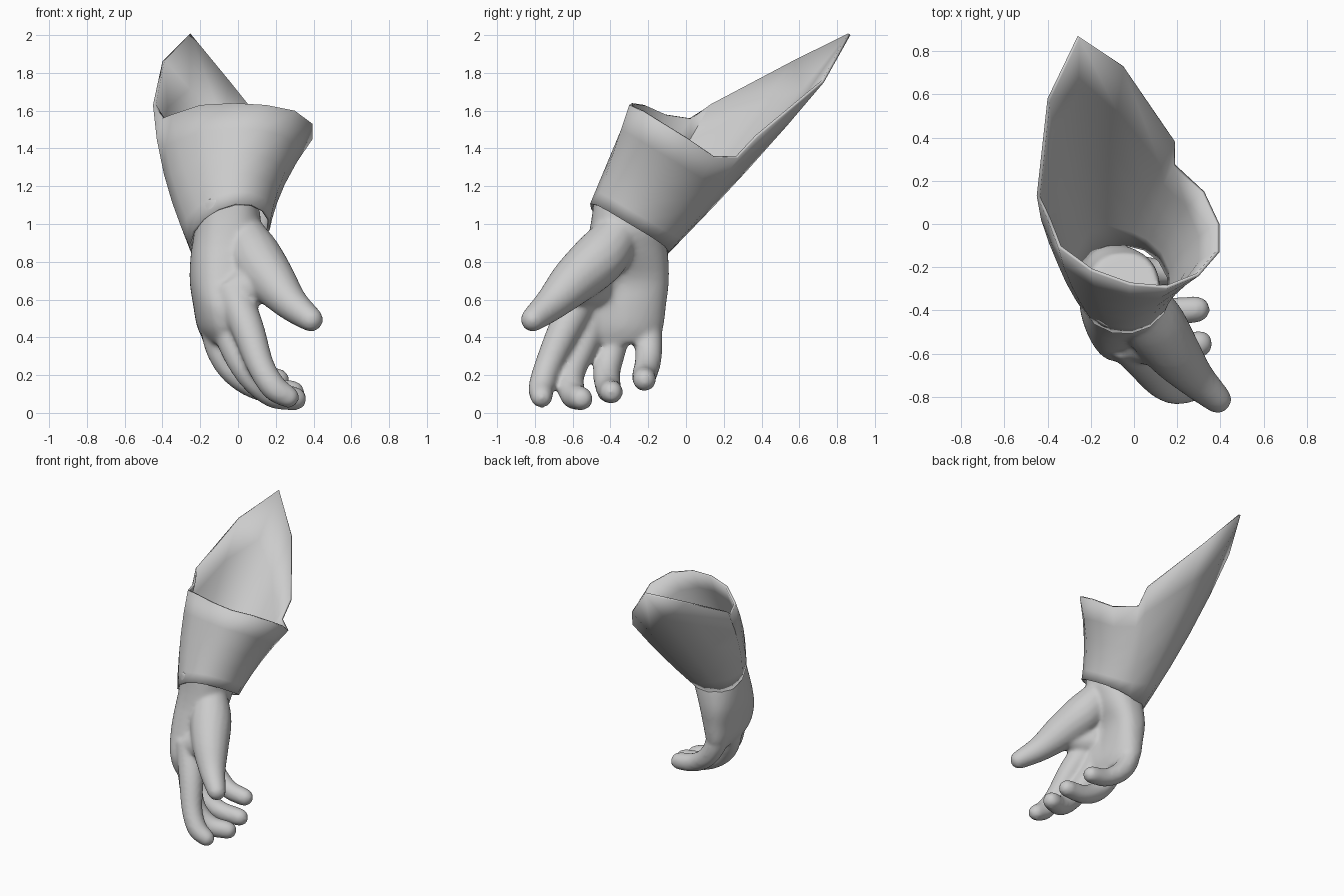
import bpy, bmesh, math
from mathutils import Vector

cube = bpy.data.objects.get("Cube")
if cube:
    bpy.data.objects.remove(cube)


def make_material(name, value):
    mat = bpy.data.materials.new(name)
    mat.use_nodes = True
    mat.diffuse_color = (value, value, value, 1)
    mat.node_tree.nodes["Principled BSDF"].inputs["Base Color"].default_value = (value, value, value, 1)
    return mat


grey = make_material("plain grey", 0.6)


def loft(bm, rings, capped=True):
    """Skin a list of equal-length closed rings."""
    rows = [[bm.verts.new(p) for p in ring] for ring in rings]
    n = len(rows[0])
    for a, b in zip(rows, rows[1:]):
        for i in range(n):
            j = (i + 1) % n
            bm.faces.new((a[i], a[j], b[j], b[i]))
    if capped:
        bm.faces.new(rows[0][::-1])
        bm.faces.new(rows[-1])


def spline(points, steps=5):
    """Catmull-Rom resampling of vectors of any size."""
    pts = [Vector(p) for p in points]
    pts = [2 * pts[0] - pts[1]] + pts + [2 * pts[-1] - pts[-2]]
    out = []
    for a, b, c, d in zip(pts, pts[1:], pts[2:], pts[3:]):
        for k in range(steps):
            t = k / steps
            out.append(0.5 * (2 * b + (c - a) * t + (2 * a - 5 * b + 4 * c - d) * t ** 2
                              + (3 * b - a - 3 * c + d) * t ** 3))
    return out + [pts[-2]]


def finger(bm, points, sides=16):
    """Tapered tube with a rounded tip; points are x, y, z, radius."""
    path = spline(points)
    centres = [Vector(p[:3]) for p in path]
    radii = [p[3] for p in path]
    ahead = (centres[-1] - centres[-2]).normalized()
    tip, r = centres[-1], radii[-1]
    for a in (30, 55, 75):
        centres.append(tip + ahead * r * math.sin(math.radians(a)))
        radii.append(r * math.cos(math.radians(a)))
    rings = []
    for i, (c, r) in enumerate(zip(centres, radii)):
        d = (centres[min(i + 1, len(centres) - 1)] - centres[max(i - 1, 0)]).normalized()
        u = d.cross(Vector((0, 1, 0.2))).normalized()
        v = d.cross(u)
        rings.append([c + r * (u * math.cos(t) + v * math.sin(t))
                      for t in (2 * math.pi * k / sides for k in range(sides))])
    loft(bm, rings)


def finish(bm, name):
    bmesh.ops.recalc_face_normals(bm, faces=bm.faces)
    mesh = bpy.data.meshes.new(name)
    bm.to_mesh(mesh)
    bm.free()
    obj = bpy.data.objects.new(name, mesh)
    bpy.context.collection.objects.link(obj)
    mesh.materials.append(grey)
    bpy.ops.object.select_all(action='DESELECT')
    obj.select_set(True)
    bpy.context.view_layer.objects.active = obj
    return obj


# Hand: palm sections as z, centre x, centre y, half depth, half width, hollow
hand = bmesh.new()
palm = spline([
    (1.08, -0.05, -0.31, 0.165, 0.175, 0),
    (0.97, -0.055, -0.31, 0.175, 0.195, 0),
    (0.84, -0.08, -0.32, 0.17, 0.225, 0.1),
    (0.70, -0.10, -0.34, 0.155, 0.25, 0.35),
    (0.57, -0.10, -0.37, 0.135, 0.265, 0.25),
    (0.45, -0.10, -0.37, 0.11, 0.25, 0.05),
    (0.365, -0.09, -0.36, 0.07, 0.21, 0)], 3)
rings = []
for z, cx, cy, rx, ry, hollow in palm:
    ring = []
    for k in range(32):
        c, s = math.cos(k * math.pi / 16), math.sin(k * math.pi / 16)
        x = rx * math.copysign(abs(c) ** 0.8, c)
        if c > 0:
            x *= 1 - hollow * (1 - abs(s))
        # The index side of the palm leans forward of the little finger side
        ring.append((cx + x - 0.07 * s * (1 - z) * 0.8,
                     cy + ry * math.copysign(abs(s) ** 0.9, s),
                     z - 0.4 * ry * s * max(0, z - 0.9) / 0.18))
    rings.append(ring)
loft(hand, rings)

# Index, middle, ring and little fingers
finger(hand, [(-0.04, -0.53, 0.66, 0.10), (0.05, -0.64, 0.45, 0.088), (0.12, -0.73, 0.25, 0.073),
              (0.19, -0.765, 0.135, 0.07), (0.265, -0.765, 0.085, 0.06)])
finger(hand, [(-0.08, -0.47, 0.57, 0.09), (-0.03, -0.54, 0.38, 0.083), (0.06, -0.61, 0.21, 0.076),
              (0.18, -0.60, 0.10, 0.071), (0.30, -0.555, 0.075, 0.064)])
finger(hand, [(-0.12, -0.36, 0.53, 0.085), (-0.10, -0.39, 0.36, 0.08), (-0.02, -0.42, 0.22, 0.074),
              (0.12, -0.41, 0.13, 0.068), (0.29, -0.395, 0.11, 0.062)])
finger(hand, [(-0.14, -0.22, 0.52, 0.085), (-0.11, -0.20, 0.39, 0.076), (-0.04, -0.20, 0.28, 0.071),
              (0.08, -0.22, 0.2, 0.066), (0.21, -0.22, 0.175, 0.062)])

# Thumb, and the web of skin that joins it to the palm
finger(hand, [(0.01, -0.34, 0.98, 0.11), (0.085, -0.45, 0.83, 0.145), (0.18, -0.59, 0.70, 0.128),
              (0.28, -0.71, 0.58, 0.093), (0.385, -0.81, 0.495, 0.067)])
finger(hand, [(-0.04, -0.48, 0.66, 0.11), (0.04, -0.54, 0.66, 0.105), (0.13, -0.58, 0.67, 0.09)])
hand = finish(hand, "hand")

# Fuse the fingers and palm into one soft skin
fuse = hand.modifiers.new("fuse", 'REMESH')
fuse.mode = 'VOXEL'
fuse.voxel_size = 0.014
fuse.use_smooth_shade = True
soften = hand.modifiers.new("soften", 'SMOOTH')
soften.factor = 0.5
soften.iterations = 10

# Sleeve: flared from the tilted wrist opening to a torn, pointed rim
rim = [(0.395, 0.0, 1.45), (0.325, 0.15, 1.35), (0.19, 0.275, 1.35), (0.19, 0.38, 1.46),
       (-0.05, 0.73, 1.75), (-0.26, 0.87, 2.0), (-0.40, 0.58, 1.86), (-0.45, 0.13, 1.63),
       (-0.40, 0.02, 1.56), (-0.35, -0.11, 1.58), (-0.20, -0.22, 1.63), (-0.02, -0.285, 1.64),
       (0.15, -0.30, 1.63), (0.30, -0.24, 1.6), (0.395, -0.13, 1.53)]
rings = []
for t in (0, 0.12, 0.3, 0.5, 0.75, 1):
    ring = []
    for i, top in enumerate(rim):
        a = math.radians(15 + 24 * i)
        x, y = 0.22 * math.cos(a), 0.21 * math.sin(a)
        low = Vector((x - 0.045, y - 0.30, 0.975 + 0.25 * x - 0.6 * y - 0.6 * x * x))
        p = low.lerp(Vector(top), t)
        # The outer side bulges while the palm side flares
        p.x -= 0.14 * t * (1 - t) * abs(math.cos(a))
        # The back sags below a straight line to the point
        p.y += 0.08 * t * (1 - t) * max(0, math.sin(a))
        ring.append(p)
    rings.append(ring)
sleeve = bmesh.new()
loft(sleeve, rings, capped=False)
sleeve = finish(sleeve, "sleeve")
bpy.ops.object.shade_smooth_by_angle(angle=math.radians(40))
wall = sleeve.modifiers.new("wall", 'SOLIDIFY')
wall.thickness = 0.016
wall.offset = 1
